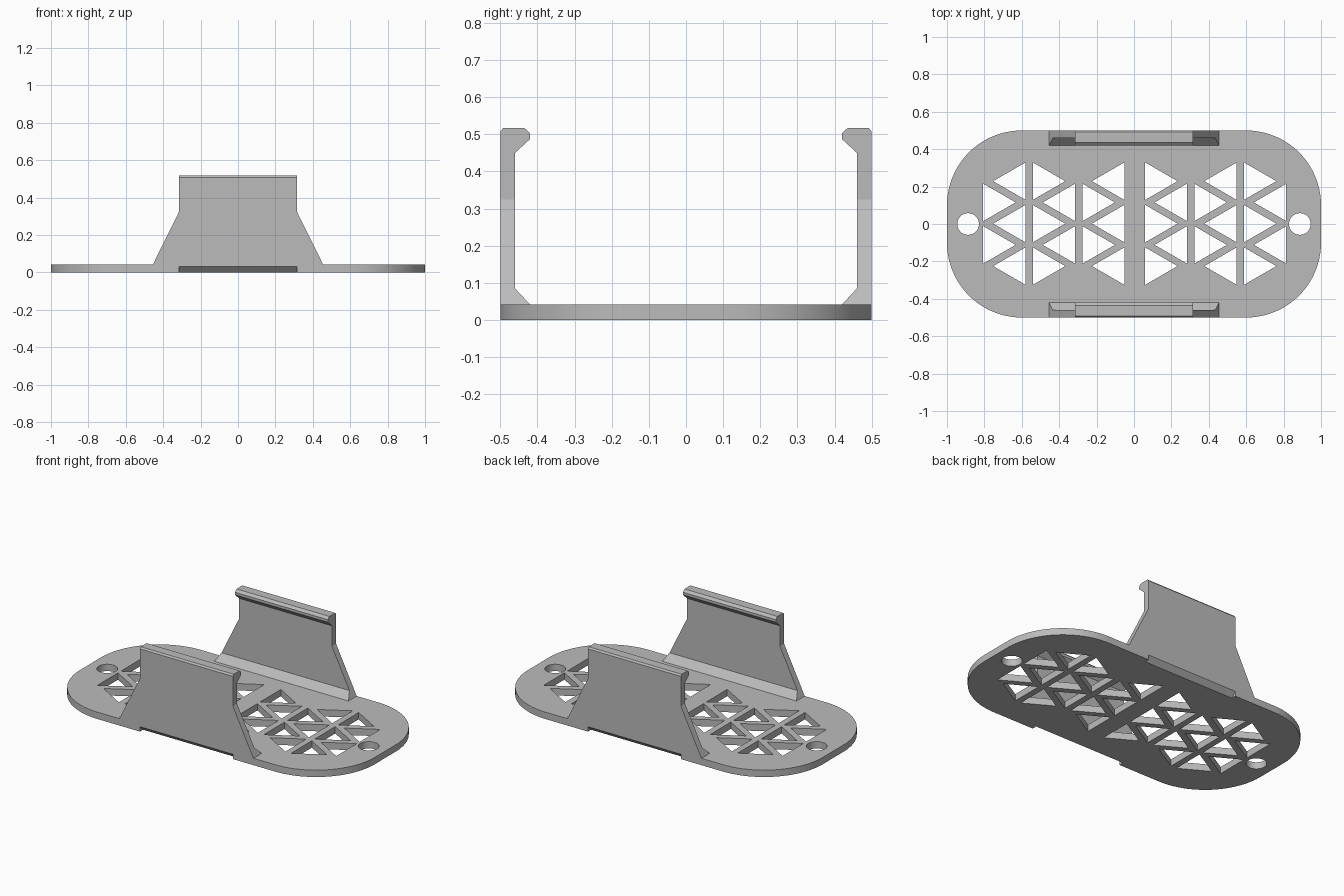
import bpy, bmesh, math

cube = bpy.data.objects.get("Cube")
if cube:
    bpy.data.objects.remove(cube, do_unlink=True)

grey = bpy.data.materials.new("plain grey")
colour = (0.5, 0.5, 0.5, 1)
grey.diffuse_color = colour
grey.use_nodes = True
grey.node_tree.nodes["Principled BSDF"].inputs["Base Color"].default_value = colour

THICK = 0.042


def finish(bm, name):
    bmesh.ops.recalc_face_normals(bm, faces=bm.faces)
    mesh = bpy.data.meshes.new(name)
    bm.to_mesh(mesh)
    bm.free()
    mesh.materials.append(grey)
    obj = bpy.data.objects.new(name, mesh)
    bpy.context.collection.objects.link(obj)
    return obj


def prism(bm, outline, z0, z1):
    low = [bm.verts.new((x, y, z0)) for x, y in outline]
    high = [bm.verts.new((x, y, z1)) for x, y in outline]
    bm.faces.new(low)
    bm.faces.new(high)
    for i in range(len(outline)):
        j = (i + 1) % len(outline)
        bm.faces.new((low[i], low[j], high[j], high[i]))


def arc(cx, cy, r, start, sweep, n):
    return [(cx + r * math.cos(start + sweep * i / n),
             cy + r * math.sin(start + sweep * i / n)) for i in range(n + 1)]


def boolean(target, other, operation):
    mod = target.modifiers.new(operation.title(), 'BOOLEAN')
    mod.operation = operation
    mod.solver = 'EXACT'
    mod.object = other
    bpy.context.view_layer.objects.active = target
    bpy.ops.object.modifier_apply(modifier=mod.name)
    bpy.data.objects.remove(other, do_unlink=True)


# Base plate with rounded corners
R = 0.4
outline = []
for k, (sx, sy) in enumerate([(1, 1), (-1, 1), (-1, -1), (1, -1)]):
    outline += arc(sx * (1 - R), sy * (0.5 - R), R, k * math.pi / 2, math.pi / 2, 20)
bm = bmesh.new()
prism(bm, outline, 0, THICK)
base_plate = finish(bm, "base_plate")

# Triangular lattice openings and the two end holes
SIDE, PITCH, MIDDLE = 0.2, 0.227, 0.004
bm = bmesh.new()
columns = [(0.056, 1, 3), (0.279, -1, 2), (0.319, 1, 2),
           (0.545, -1, 3), (0.584, 1, 3), (0.81, -1, 2)]
for side in (-1, 1):
    for x, point, count in columns:
        for i in range(count):
            y = (i - (count - 1) / 2) * PITCH + 0.002
            apex = x + point * SIDE * math.sqrt(3) / 2
            prism(bm, [(MIDDLE + side * x, y - SIDE / 2), (MIDDLE + side * x, y + SIDE / 2),
                       (MIDDLE + side * apex, y)], -0.1, 0.1)
    prism(bm, arc(side * 0.887, 0, 0.058, 0, math.tau, 32)[:-1], -0.1, 0.1)
boolean(base_plate, finish(bm, "opening_cutter"), 'DIFFERENCE')

# Chamfers under the plate edge below each clip
bm = bmesh.new()
for s in (-1, 1):
    ends = [[bm.verts.new((x, s * y, z)) for y, z in
             [(0.5, 0.03), (0.46, -0.01), (0.54, -0.01), (0.54, 0.03)]] for x in (-0.315, 0.315)]
    bm.faces.new(ends[0])
    bm.faces.new(ends[1])
    for i in range(4):
        j = (i + 1) % 4
        bm.faces.new((ends[0][i], ends[0][j], ends[1][j], ends[1][i]))
boolean(base_plate, finish(bm, "chamfer_cutter"), 'DIFFERENCE')

# Side clips: hooked profile, tapering in width from a broad foot
KNEE = 0.325
lower = [(0.46, KNEE), (0.46, 0.085), (0.42, THICK), (0.5, THICK), (0.5, KNEE)]
upper = [(0.5, KNEE), (0.5, 0.507), (0.492, 0.517), (0.435, 0.517), (0.42, 0.503),
         (0.42, 0.487), (0.46, 0.45), (0.46, KNEE)]


def half_width(z):
    return 0.315 + 0.14 * max(0, (KNEE - z) / (KNEE - THICK))


for s, name in ((-1, "front_clip"), (1, "back_clip")):
    bm = bmesh.new()
    for part in (lower, upper):
        ends = [[bm.verts.new((e * half_width(z), s * y, z)) for y, z in part] for e in (-1, 1)]
        bm.faces.new(ends[0])
        bm.faces.new(ends[1])
        for i in range(len(part) - 1):
            if part[i][1] == THICK and part[i + 1][1] == THICK:
                continue  # open where it joins the plate
            bm.faces.new((ends[0][i], ends[0][i + 1], ends[1][i + 1], ends[1][i]))
    bmesh.ops.remove_doubles(bm, verts=bm.verts, dist=0.0001)
    finish(bm, name)

# Smooth rounded rims, crisp edges
bpy.ops.object.select_all(action='DESELECT')
base_plate.select_set(True)
bpy.context.view_layer.objects.active = base_plate
bpy.ops.object.shade_smooth_by_angle(angle=math.radians(30))
